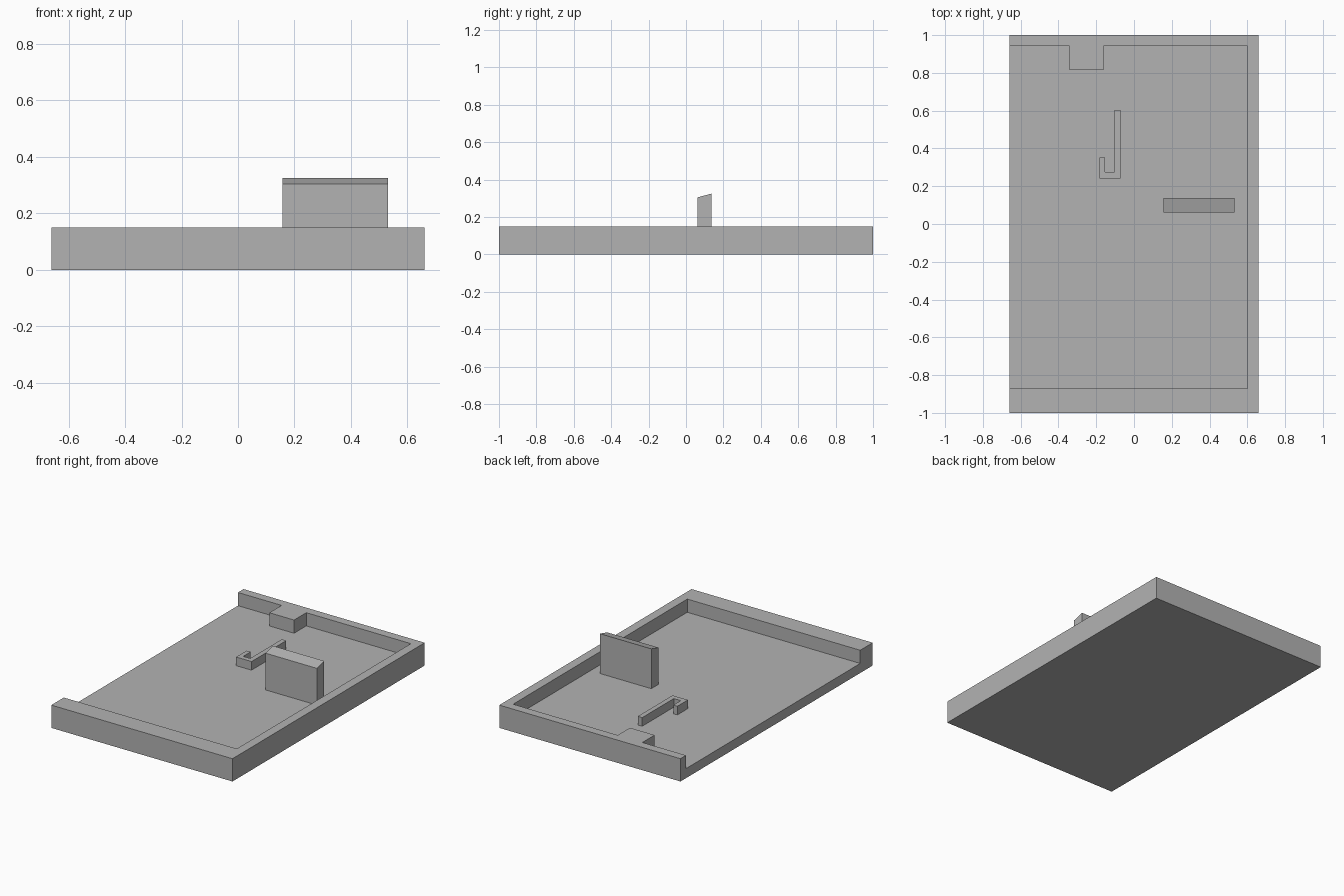
import bpy
import bmesh

default_cube = bpy.data.objects.get("Cube")
if default_cube:
    bpy.data.objects.remove(default_cube, do_unlink=True)

HALF_X, HALF_Y, HEIGHT = 0.66, 1.0, 0.15
FLOOR = 0.063
SINK = 0.01  # parts reach slightly into the floor

grey = bpy.data.materials.new("plain grey")
grey.use_nodes = True
grey.diffuse_color = (0.45, 0.45, 0.45, 1)
grey.node_tree.nodes["Principled BSDF"].inputs["Base Color"].default_value = grey.diffuse_color


def prism(name, outline, to_point, direction):
    """Extrude a flat outline along a direction into a closed solid."""
    bm = bmesh.new()
    face = bm.faces.new([bm.verts.new(to_point(a, b)) for a, b in outline])
    extruded = bmesh.ops.extrude_face_region(bm, geom=[face], use_keep_orig=True)
    top = [v for v in extruded["geom"] if isinstance(v, bmesh.types.BMVert)]
    bmesh.ops.translate(bm, verts=top, vec=direction)
    bmesh.ops.recalc_face_normals(bm, faces=bm.faces)
    mesh = bpy.data.meshes.new(name)
    bm.to_mesh(mesh)
    bm.free()
    mesh.materials.append(grey)
    obj = bpy.data.objects.new(name, mesh)
    bpy.context.collection.objects.link(obj)
    return obj


def upright(name, outline, z0, z1):
    return prism(name, outline, lambda x, y: (x, y, z0), (0, 0, z1 - z0))


# Tray block
tray = upright("tray", [(-HALF_X, -HALF_Y), (HALF_X, -HALF_Y),
                        (HALF_X, HALF_Y), (-HALF_X, HALF_Y)], 0, HEIGHT)

# Recess, open on one long side, leaving a square lug on the back wall
recess = upright("recess_cutter", [
    (-HALF_X - 0.1, -0.87), (0.6, -0.87), (0.6, 0.942), (-0.162, 0.942),
    (-0.162, 0.815), (-0.342, 0.815), (-0.342, 0.942), (-HALF_X - 0.1, 0.942),
], FLOOR, HEIGHT + 0.1)
recess.hide_render = True
cut = tray.modifiers.new("recess", "BOOLEAN")
cut.operation = "DIFFERENCE"
cut.solver = "EXACT"
cut.object = recess
bpy.context.view_layer.objects.active = tray
bpy.ops.object.modifier_apply(modifier=cut.name)
bpy.data.objects.remove(recess, do_unlink=True)

# Low J-shaped rib on the floor
upright("hook_rib", [
    (-0.183, 0.242), (-0.071, 0.242), (-0.071, 0.603), (-0.103, 0.603),
    (-0.103, 0.274), (-0.154, 0.274), (-0.154, 0.351), (-0.183, 0.351),
], FLOOR - SINK, 0.12)

# Tall upright plate with a sloping top
prism("upright_plate", [
    (0.062, FLOOR - SINK), (0.137, FLOOR - SINK), (0.137, 0.325), (0.062, 0.305),
], lambda y, z: (0.157, y, z), (0.375, 0, 0))
